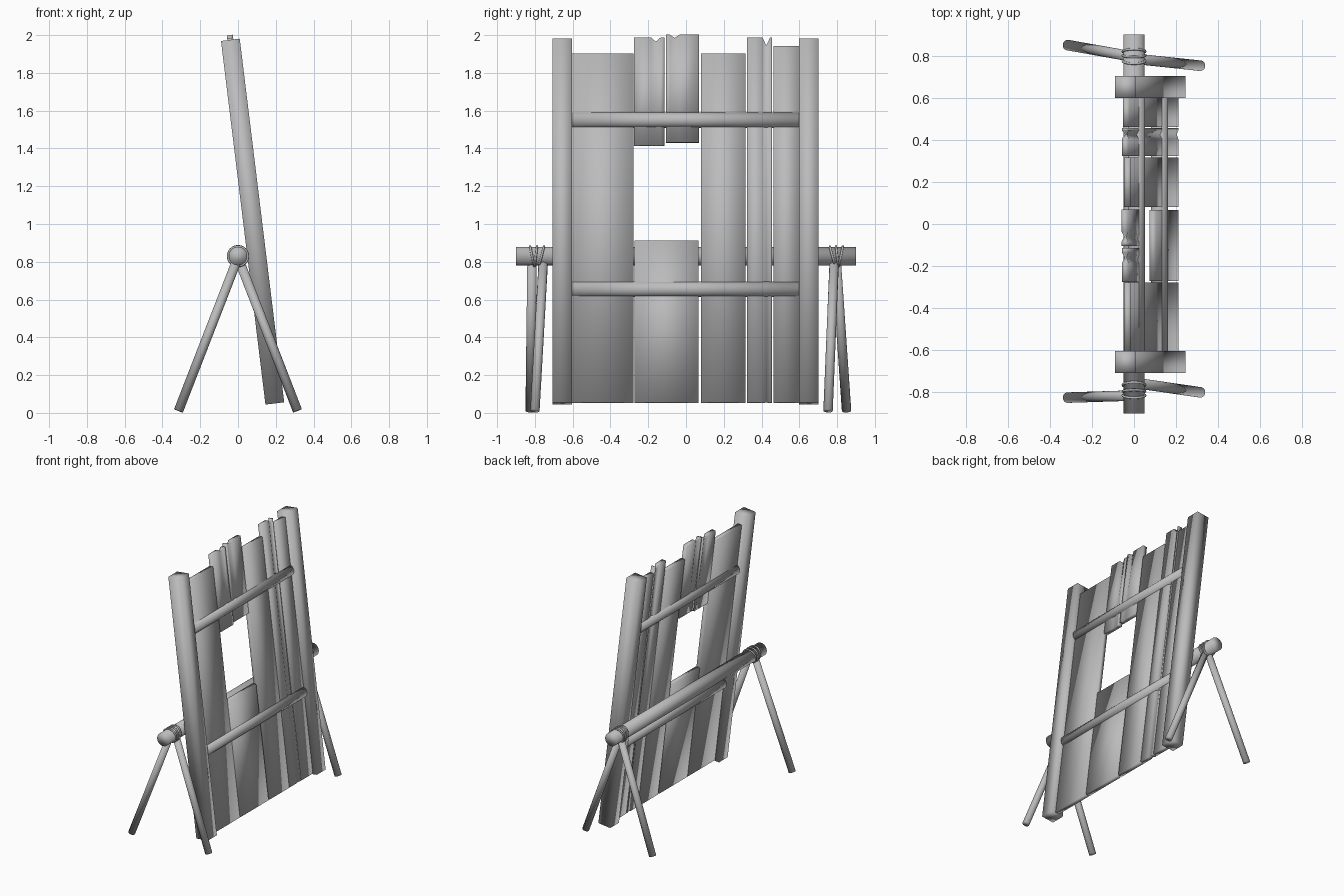
import bpy, bmesh, math
from mathutils import Matrix, Vector

if "Cube" in bpy.data.objects:
    bpy.data.objects.remove(bpy.data.objects["Cube"], do_unlink=True)

wood = bpy.data.materials.new("grey wood")
wood.use_nodes = True
GREY = (0.5, 0.5, 0.5, 1)
wood.diffuse_color = GREY
wood.node_tree.nodes["Principled BSDF"].inputs["Base Color"].default_value = GREY

# The whole panel leans back from its foot
LEAN = -0.1217
PANEL = Matrix.Translation((0.195, 0, 0.05)) @ Matrix.Rotation(LEAN, 4, 'Y')
HALF = 0.016


def up(z):
    """Distance along the leaning panel for a world height."""
    return (z - 0.05) / math.cos(LEAN)


def finish(name, bm, matrix=Matrix()):
    bmesh.ops.recalc_face_normals(bm, faces=bm.faces)
    bm.transform(matrix)
    for f in bm.faces:
        f.smooth = True
    mesh = bpy.data.meshes.new(name)
    bm.to_mesh(mesh)
    bm.free()
    mesh.materials.append(wood)
    obj = bpy.data.objects.new(name, mesh)
    bpy.context.collection.objects.link(obj)
    return obj


def rod(name, a, b, radius, matrix=Matrix(), sides=24):
    a, b = Vector(a), Vector(b)
    bm = bmesh.new()
    bmesh.ops.create_cone(bm, cap_ends=True, segments=sides, radius1=radius,
                          radius2=radius, depth=(b - a).length)
    turn = (b - a).to_track_quat('Z', 'Y').to_matrix().to_4x4()
    finish(name, bm, matrix @ Matrix.Translation((a + b) / 2) @ turn)


def board(name, bottom, columns):
    """Loft a board from columns of (y, top height, half thickness above, below)."""
    bm = bmesh.new()
    cols = []
    for y, top, thick_top, thick_low in columns:
        cols.append([bm.verts.new((sx * t, y, up(z)))
                     for sx, z, t in ((1, bottom, thick_low), (1, top, thick_top),
                                      (-1, top, thick_top), (-1, bottom, thick_low))])
    for p, q in zip(cols, cols[1:]):
        for i in range(4):
            j = (i + 1) % 4
            bm.faces.new((p[i], p[j], q[j], q[i]))
    bm.faces.new(cols[0])
    bm.faces.new(cols[-1])
    finish(name, bm, PANEL)


def plain(y0, y1, top):
    return [(y, top, HALF, HALF) for y in (y0, y1)]


def split(y0, y1, top, cracks, low=HALF):
    """Board with V cracks (y, half width, depth) that fade downward."""
    cols = [(y0, top, HALF, HALF)]
    for y, w, d in cracks:
        cols += [(y - w, top, HALF, HALF), (y, top - d, 0.005, low),
                 (y + w, top, HALF, HALF)]
    return cols + [(y1, top, HALF, HALF)]


# Square side posts
for name, y in (("right_post", -0.655), ("left_post", 0.65)):
    bm = bmesh.new()
    bmesh.ops.create_cube(bm, size=1)
    size = Matrix.Diagonal((0.1, 0.105, up(1.975), 1))
    finish(name, bm, PANEL @ Matrix.Translation((0, y, up(1.975) / 2)) @ size)

# Planks around the window opening
board("wide_plank", 0.055, plain(-0.603, -0.277, 1.9))
board("window_sill_plank", 0.055, plain(-0.272, 0.067, 0.91))
board("middle_plank", 0.055, plain(0.08, 0.315, 1.9))
board("outer_plank", 0.055, plain(0.462, 0.6, 1.94))
board("broken_plank_right", 1.415, split(-0.275, -0.115, 1.985, [(-0.16, 0.025, 0.02)]))
board("broken_plank_left", 1.43, split(-0.105, 0.07, 2.0, [(-0.06, 0.025, 0.015)]))
board("cracked_plank", 0.055, split(0.322, 0.455, 1.985, [(0.425, 0.02, 0.04)], 0.008))

# Round rails through the planks
for name, z in (("lower_rail", 0.655), ("upper_rail", 1.55)):
    rod(name, (0, -0.605, up(z)), (0, 0.605, up(z)), 0.041, PANEL)

# Support pole and its legs
rod("support_pole", (0, -0.9, 0.83), (0, 0.9, 0.83), 0.049, sides=32)
for name, side, y_top, y_foot in (
        ("right_back_leg", -1, -0.815, -0.825), ("right_front_leg", 1, -0.755, -0.8),
        ("left_back_leg", -1, 0.795, 0.85), ("left_front_leg", 1, 0.785, 0.752)):
    rod(name, (side * 0.005, y_top, 0.81), (side * 0.315, y_foot, 0.011), 0.025)

# Rope bindings where the legs meet the pole
for i, (y, tilt) in enumerate(((-0.815, 0.2), (-0.765, -0.25), (-0.795, -0.12),
                               (0.775, 0.25), (0.82, -0.2), (0.8, 0.12))):
    bpy.ops.mesh.primitive_torus_add(
        major_radius=0.053, minor_radius=0.006, major_segments=32, minor_segments=8,
        location=(0, y, 0.83), rotation=(math.pi / 2 + tilt, 0, 0))
    rope = bpy.context.object
    rope.name = f"rope_ring_{i + 1}"
    rope.data.materials.append(wood)
    bpy.ops.object.shade_smooth()
